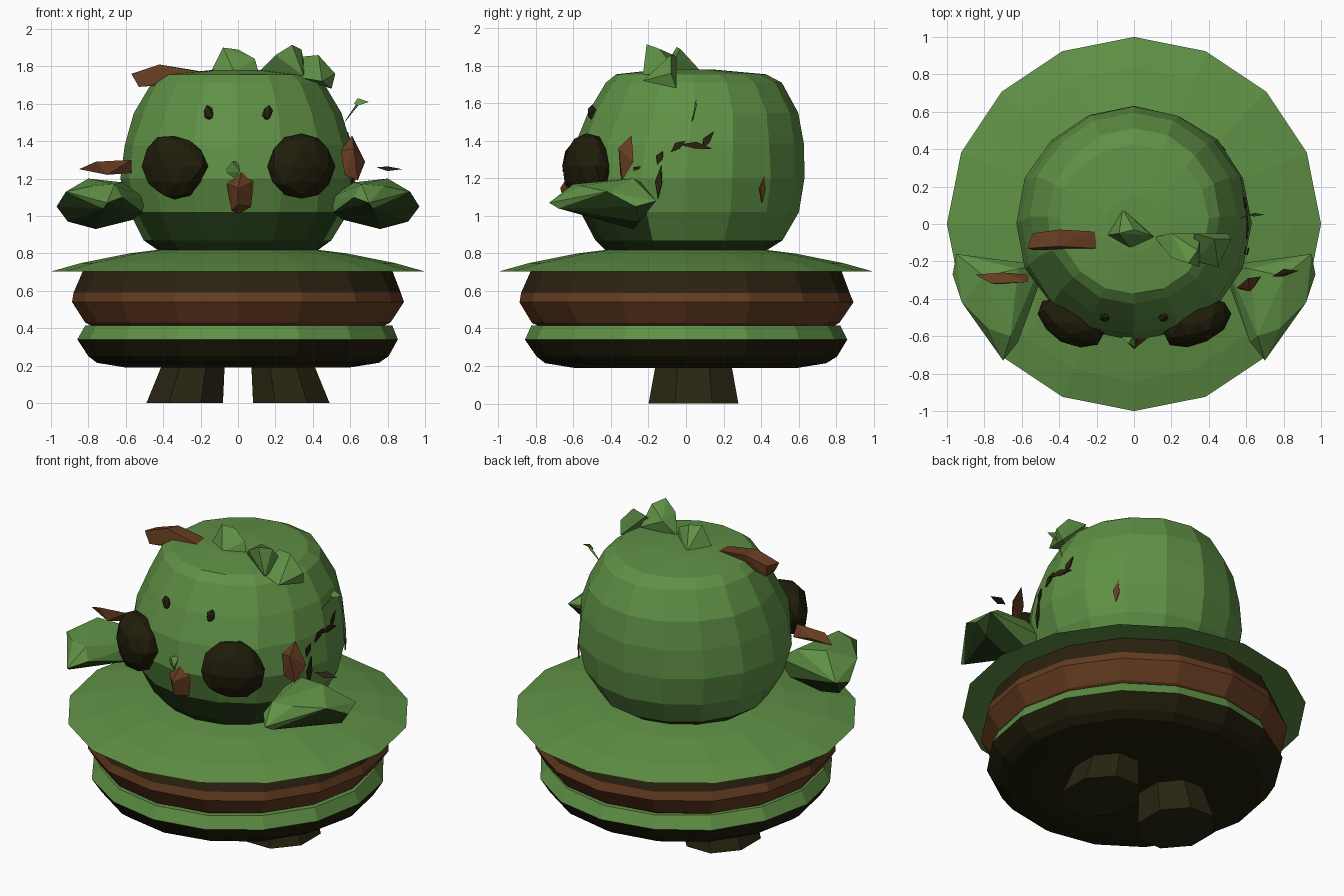
import bpy, bmesh, math, random
from mathutils import Vector, Matrix

random.seed(4)
if "Cube" in bpy.data.objects:
    bpy.data.objects.remove(bpy.data.objects["Cube"])


def material(name, rgb):
    m = bpy.data.materials.new(name)
    m.use_nodes = True
    m.diffuse_color = (*rgb, 1)
    m.node_tree.nodes["Principled BSDF"].inputs["Base Color"].default_value = (*rgb, 1)
    return m


GREEN = material("leaf green", (0.115, 0.28, 0.06))
DEEP = material("deep green", (0.02, 0.052, 0.01))
BROWN = material("brown", (0.13, 0.045, 0.015))
UMBER = material("dark umber", (0.024, 0.016, 0.005))
BLACK = material("blackish brown", (0.014, 0.012, 0.003))
OLIVE = material("dark olive", (0.022, 0.018, 0.006))


def finish(bm, name, mats, rule=None):
    bmesh.ops.recalc_face_normals(bm, faces=bm.faces)
    if rule:
        for f in bm.faces:
            f.material_index = rule(f.calc_center_median(), f.normal)
    me = bpy.data.meshes.new(name)
    bm.to_mesh(me)
    bm.free()
    for m in mats:
        me.materials.append(m)
    ob = bpy.data.objects.new(name, me)
    bpy.context.collection.objects.link(ob)
    return ob


def lathe(name, profile, mats, rule=None, sides=16, jitter=0.0):
    """Closed faceted turning from (radius, height, backward shift) triples."""
    bm = bmesh.new()
    rings = []
    for r, z, shift in profile:
        ring = []
        for i in range(sides):
            a = math.tau * i / sides
            k = r + random.uniform(-jitter, jitter)
            ring.append(bm.verts.new((k * math.cos(a), k * math.sin(a) + shift, z)))
        rings.append(ring)
    for a, b in zip(rings, rings[1:]):
        for i in range(sides):
            j = (i + 1) % sides
            bm.faces.new((a[i], a[j], b[j], b[i]))
    bm.faces.new(rings[0])
    bm.faces.new(rings[-1])
    return finish(bm, name, mats, rule)


def hull(name, points, mats, flip=1, rule=None):
    """Faceted lump around a few points."""
    bm = bmesh.new()
    for x, y, z in points:
        bm.verts.new((x * flip, y, z))
    out = bmesh.ops.convex_hull(bm, input=bm.verts)
    junk = [v for v in out["geom_interior"] if isinstance(v, bmesh.types.BMVert)]
    bmesh.ops.delete(bm, geom=junk, context="VERTS")
    return finish(bm, name, mats, rule)


def blob(name, centre, size, mat, turn=0, tilt=0, level=1, rough=0.0):
    """Rough faceted ellipsoid; turn is about z, tilt about y, in degrees."""
    bm = bmesh.new()
    bmesh.ops.create_icosphere(bm, subdivisions=level, radius=1)
    for v in bm.verts:
        v.co *= 1 + random.uniform(-rough, rough)
    place = (Matrix.Translation(centre) @ Matrix.Rotation(math.radians(turn), 4, "Z")
             @ Matrix.Rotation(math.radians(tilt), 4, "Y") @ Matrix.Diagonal((*size, 1)))
    bm.transform(place)
    return finish(bm, name, [mat])


# Stacked body: lower bun, filling, brim
lathe("lower_bun", [(0.6, 0.19, 0), (0.75, 0.215, 0), (0.8, 0.25, 0), (0.86, 0.34, 0),
                    (0.82, 0.415, 0)],
      [GREEN, BLACK], lambda c, n: int(c.z < 0.335), jitter=0.006)
lathe("filling", [(0.78, 0.41, 0), (0.82, 0.43, 0), (0.89, 0.54, 0), (0.875, 0.59, 0),
                  (0.82, 0.72, 0)],
      [BROWN, UMBER], lambda c, n: int(c.z > 0.6), jitter=0.005)
lathe("brim", [(0.8, 0.715, 0), (1.0, 0.703, 0), (0.84, 0.748, 0), (0.58, 0.8, 0),
               (0.42, 0.82, 0)], [GREEN])

# Head with a dark jaw, its crown set slightly back
lathe("head", [(0.42, 0.81, 0), (0.5, 0.87, 0.01), (0.585, 1.02, 0.015), (0.625, 1.2, 0.005),
               (0.608, 1.38, 0.015), (0.555, 1.55, 0.04), (0.465, 1.71, 0.04),
               (0.4, 1.755, 0.03), (0.15, 1.78, 0)],
      [GREEN, DEEP],
      lambda c, n: int(c.z < 0.845 or (c.z < 1.02 and c.y < -0.15)), jitter=0.008)

hand = [(0.95, -0.16, 1.08), (0.97, -0.27, 1.05), (0.92, -0.42, 1.13), (0.7, -0.73, 1.07),
        (0.72, -0.68, 1.04), (0.51, -0.33, 1.02), (0.5, -0.22, 1.1), (0.62, -0.24, 1.18),
        (0.8, -0.28, 1.2), (0.76, -0.28, 0.93), (0.91, -0.25, 0.97), (0.56, -0.25, 0.98),
        (0.66, -0.6, 1.17), (0.62, -0.63, 1.1), (0.78, -0.56, 1.16)]

for side, s in (("left", 1), ("right", -1)):
    # Feet: skewed stumps that flare toward the ground
    foot = []
    for x0, x1, y0, y1, z in ((0.08, 0.49, -0.2, 0.28, 0), (0.07, 0.4, -0.16, 0.24, 0.22)):
        cx, cy = (x0 + x1) / 2, (y0 + y1) / 2
        for i in range(8):
            a = math.tau * (i + 0.5) / 8
            foot.append((cx + (x1 - x0) * 0.54 * math.cos(a),
                         cy + (y1 - y0) * 0.54 * math.sin(a), z))
    hull(side + "_foot", foot, [OLIVE], s)
    # Hands with dark undersides
    hull(side + "_hand", hand, [GREEN, DEEP], s, lambda c, n: int(n.z < -0.35))
    blob(side + "_eye", (s * 0.34, -0.53, 1.265), (0.185, 0.115, 0.175), BLACK,
         turn=s * 27, level=2, rough=0.07)
    blob(side + "_brow_mark", (s * 0.157, -0.5, 1.55), (0.028, 0.025, 0.045), OLIVE,
         tilt=s * 12)

# Nose
hull("nose", [(-0.06, -0.61, 1.17), (0.0, -0.67, 1.15), (0.085, -0.6, 1.19), (0.02, -0.61, 1.24),
              (0.07, -0.59, 1.05), (0.0, -0.58, 1.01), (-0.035, -0.6, 1.03),
              (0.0, -0.65, 1.06)], [BROWN])
hull("nose_bridge", [(-0.08, -0.59, 1.23), (-0.03, -0.64, 1.29), (0.01, -0.66, 1.24),
                     (-0.02, -0.61, 1.19), (0.0, -0.59, 1.29)], [GREEN])

# Brown chips around the head
hull("top_chip", [(-0.57, -0.13, 1.76), (-0.53, -0.05, 1.69), (-0.42, -0.12, 1.81),
                  (-0.4, -0.03, 1.8), (-0.2, -0.13, 1.77), (-0.21, -0.04, 1.775),
                  (-0.4, -0.13, 1.7), (-0.53, -0.14, 1.69), (-0.54, -0.05, 1.76)], [BROWN])
hull("right_chip", [(-0.85, -0.27, 1.25), (-0.76, -0.32, 1.29), (-0.57, -0.31, 1.3),
                    (-0.57, -0.27, 1.23), (-0.7, -0.32, 1.22), (-0.7, -0.26, 1.26)], [BROWN])
hull("left_chip", [(0.55, -0.34, 1.35), (0.61, -0.29, 1.43), (0.68, -0.28, 1.29),
                   (0.64, -0.34, 1.19), (0.57, -0.35, 1.22), (0.62, -0.36, 1.36)], [BROWN])
hull("left_splinter", [(0.74, -0.28, 1.26), (0.8, -0.24, 1.265), (0.88, -0.25, 1.25),
                       (0.8, -0.28, 1.24)], [UMBER])

# Leafy tufts on the crown, and a loose sprig
hull("centre_tuft", [(-0.15, -0.06, 1.76), (-0.06, 0.08, 1.77), (0.11, -0.07, 1.77),
                     (-0.02, -0.13, 1.77), (-0.08, -0.05, 1.9), (0.0, -0.03, 1.89),
                     (0.09, -0.06, 1.84)], [GREEN])
hull("left_tuft", [(0.11, -0.07, 1.77), (0.2, -0.18, 1.86), (0.29, -0.21, 1.915),
                   (0.34, -0.14, 1.89), (0.36, -0.05, 1.77), (0.35, -0.23, 1.75),
                   (0.2, -0.05, 1.85)], [GREEN])
hull("outer_tuft", [(0.32, -0.05, 1.85), (0.33, -0.2, 1.74), (0.43, -0.08, 1.86),
                    (0.52, -0.08, 1.76), (0.5, -0.05, 1.68), (0.45, -0.23, 1.72)], [GREEN])
hull("sprig_leaf", [(0.62, 0.05, 1.6), (0.64, 0.06, 1.63), (0.7, 0.05, 1.61),
                    (0.64, 0.04, 1.59)], [GREEN])
hull("sprig_stem", [(0.64, 0.05, 1.61), (0.65, 0.06, 1.6), (0.57, 0.03, 1.5),
                    (0.58, 0.04, 1.52)], [GREEN])


def crack(name, degrees, z, length, lean, mat):
    """Thin jagged plate lying on the side of the head."""
    a = math.radians(degrees)
    d = Vector((math.cos(a), math.sin(a), 0))
    t = Vector((-d.y, d.x, 0))
    along = t * math.sin(lean) + Vector((0, 0, math.cos(lean)))
    across = d.cross(along)
    c = d * (0.625 - 0.12 * max(0, z - 1.2)) + Vector((0, 0, z))
    pts = [c + along * length, c - along * length, c + across * 0.025, c - across * 0.014]
    hull(name, [p + d * o for p in pts for o in (-0.003, 0.005)], [mat])


# Cracks scattered over the left of the head
for i, spot in enumerate(((5, 1.37, 0.09, 1.7), (11, 1.4, 0.06, 0.6), (-13, 1.18, 0.09, 0.1),
                          (-4, 1.37, 0.05, 0.9), (-13, 1.31, 0.04, 0.4))):
    crack(f"crack_{i + 1}", *spot, UMBER)
crack("back_crack", 41, 1.14, 0.07, 0.1, BROWN)
